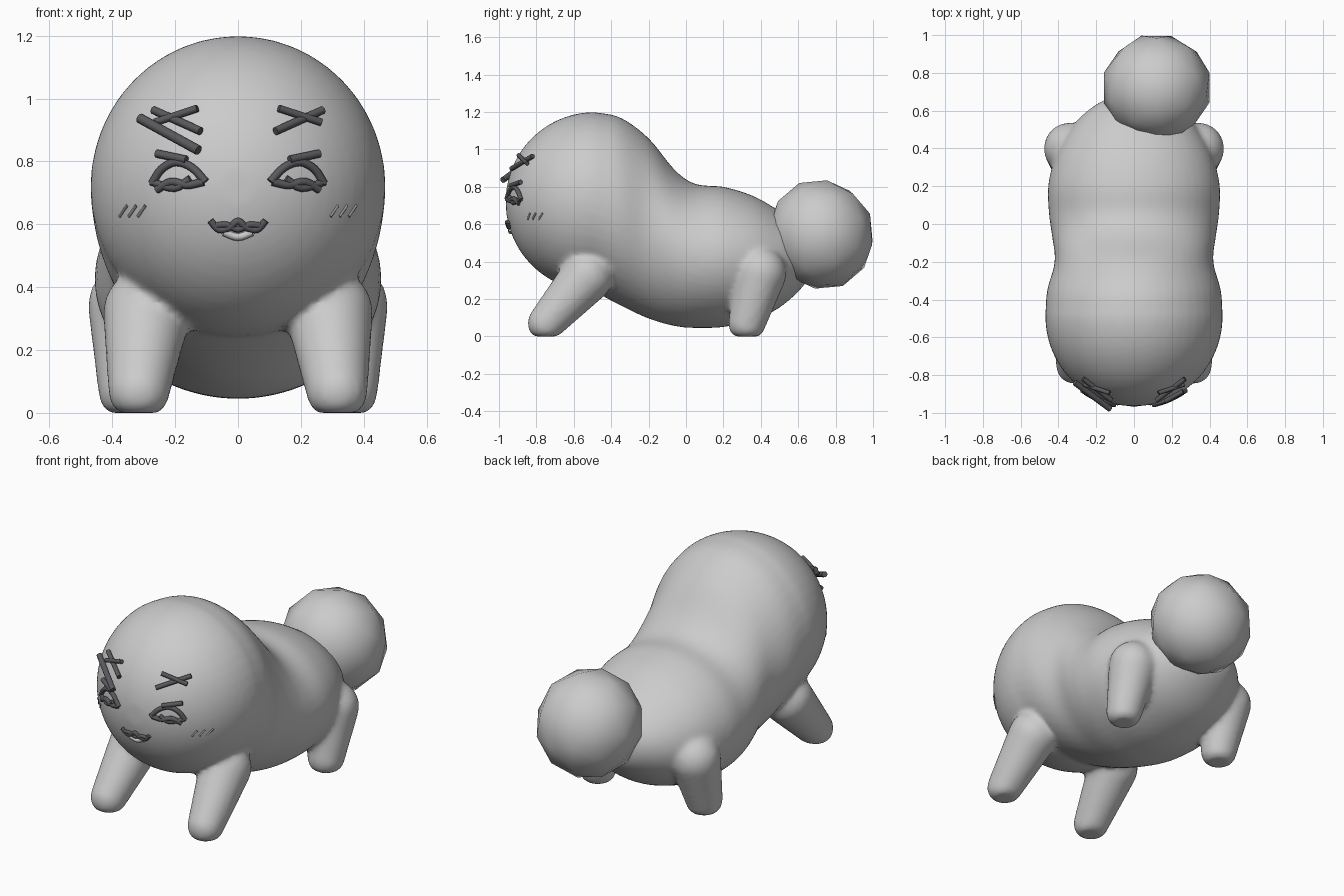
import bpy, bmesh, math
from mathutils import Vector, Matrix

cube = bpy.data.objects.get("Cube")
if cube:
    bpy.data.objects.remove(cube)


def material(name, color):
    m = bpy.data.materials.new(name)
    m.use_nodes = True
    m.diffuse_color = (*color, 1)
    m.node_tree.nodes["Principled BSDF"].inputs["Base Color"].default_value = (*color, 1)
    return m


GREY = material("light grey", (0.6, 0.6, 0.6))
DARK = material("charcoal", (0.1, 0.1, 0.11))
MID = material("mid grey", (0.3, 0.3, 0.3))


def add_object(name, bm, mat):
    bmesh.ops.recalc_face_normals(bm, faces=bm.faces)
    for f in bm.faces:
        f.smooth = True
    me = bpy.data.meshes.new(name)
    bm.to_mesh(me)
    bm.free()
    me.materials.append(mat)
    ob = bpy.data.objects.new(name, me)
    bpy.context.collection.objects.link(ob)
    return ob


def spline(p, steps):
    """Smooth curve through the points of p."""
    p = [Vector(q) for q in p]
    p = [2 * p[0] - p[1]] + p + [2 * p[-1] - p[-2]]
    out = []
    for a, b, c, d in zip(p, p[1:], p[2:], p[3:]):
        for i in range(steps):
            t = i / steps
            out.append(b + 0.5 * t * (c - a + t * (2 * a - 5 * b + 4 * c - d + t * (3 * (b - c) + d - a))))
    return out + [p[-2]]


# Body: round head blending into the trunk, rows are (y, top, bottom, half width)
bm = bmesh.new()
stations = []
for i in range(1, 14):
    t = math.radians(90 * i / 14)
    s = math.sin(t)
    stations.append((-0.49 - 0.475 * math.cos(t), 0.72 + 0.48 * s, 0.72 - 0.48 * s, 0.47 * s))
trunk = [(-0.49, 1.2, 0.24, 0.47), (-0.35, 1.17, 0.165, 0.46), (-0.2, 1.06, 0.095, 0.42),
         (-0.06, 0.89, 0.055, 0.435), (0.05, 0.815, 0.045, 0.45), (0.2, 0.8, 0.05, 0.455),
         (0.35, 0.755, 0.085, 0.42), (0.47, 0.69, 0.135, 0.36), (0.57, 0.62, 0.21, 0.28),
         (0.65, 0.54, 0.3, 0.17), (0.685, 0.45, 0.39, 0.05)]
stations += spline(trunk, 5)
N = 48
rings = []
for y, top, low, rx in stations:
    c, rz = (top + low) / 2, (top - low) / 2
    rings.append([bm.verts.new((rx * math.cos(math.tau * k / N), y, c + rz * math.sin(math.tau * k / N)))
                  for k in range(N)])
for r, q in zip(rings, rings[1:]):
    for k in range(N):
        bm.faces.new((r[k], r[(k + 1) % N], q[(k + 1) % N], q[k]))
bm.faces.new(rings[0])
bm.faces.new(rings[-1])


def leg(foot, hip, r_foot, r_hip):
    """Tapered rounded limb with a flat sole, as the hull of two balls."""
    verts = []
    for pos, r in ((foot, r_foot), (hip, r_hip)):
        verts += bmesh.ops.create_uvsphere(bm, u_segments=24, v_segments=14, radius=r,
                                           matrix=Matrix.Translation(pos))["verts"]
    for v in verts:
        v.co.z = max(v.co.z, 0)
    faces = {f for v in verts for f in v.link_faces}
    bmesh.ops.delete(bm, geom=list(faces), context="FACES_ONLY")
    edges = {e for v in verts for e in v.link_edges}
    bmesh.ops.delete(bm, geom=list(edges), context="EDGES_FACES")
    verts = [v for v in verts if v.is_valid]
    res = bmesh.ops.convex_hull(bm, input=verts)
    bmesh.ops.delete(bm, geom=[v for v in res["geom_interior"] if isinstance(v, bmesh.types.BMVert)],
                     context="VERTS")


for side in (-1, 1):
    leg((side * 0.315, -0.75, 0.07), (side * 0.29, -0.53, 0.32), 0.098, 0.14)
    leg((side * 0.345, 0.325, 0.07), (side * 0.34, 0.4, 0.34), 0.1, 0.138)
body = add_object("body_and_legs", bm, GREY)
remesh = body.modifiers.new("blend", "REMESH")
remesh.mode = "VOXEL"
remesh.voxel_size = 0.016
remesh.use_smooth_shade = True
smooth = body.modifiers.new("soften", "SMOOTH")
smooth.factor = 0.5
smooth.iterations = 8

# Tail: round puff set slightly to one side
bm = bmesh.new()
bmesh.ops.create_icosphere(bm, subdivisions=2, radius=0.293, matrix=Matrix.Translation((0.12, 0.722, 0.545))
                           @ Matrix.Rotation(0.4, 4, "X") @ Matrix.Diagonal((1, 0.97, 1.02, 1)))
add_object("tail_puff", bm, GREY)

# Face strokes are laid onto the surface of the head
bpy.context.view_layer.update()
skin = body.evaluated_get(bpy.context.evaluated_depsgraph_get())


def on_face(x, z, lift):
    hit, pos, nor, _ = skin.ray_cast(Vector((x, -2, z)), Vector((0, 1, 0)))
    return pos + nor * lift if hit else Vector((x, -0.9, z))


def stroke(name, pts, r, lift=0.006, mat=DARK):
    path = [on_face(x, z, lift) for x, z in pts]
    if len(path) > 2:
        path = spline(path, 4)
    bm = bmesh.new()
    loops = []
    for i, p in enumerate(path):
        d = (path[min(i + 1, len(path) - 1)] - path[max(i - 1, 0)]).normalized()
        u = d.cross(Vector((0, 1, 0))).normalized()
        w = d.cross(u)
        loops.append([bm.verts.new(p + r * (u * math.cos(math.tau * k / 10) + w * math.sin(math.tau * k / 10)))
                      for k in range(10)])
    for a, b in zip(loops, loops[1:]):
        for k in range(10):
            bm.faces.new((a[k], a[(k + 1) % 10], b[(k + 1) % 10], b[k]))
    for end in (loops[0], loops[-1]):
        bm.faces.new(end)
    ob = add_object(name, bm, mat)
    ob.data.set_sharp_from_angle(angle=math.radians(40))


for side, label in ((1, "left"), (-1, "right")):
    def m(*pts):
        return [(side * x, z) for x, z in pts]
    # Crossed brow
    stroke(label + "_brow_a", m((0.115, 0.89), (0.26, 0.955)), 0.013, 0.018)
    stroke(label + "_brow_b", m((0.125, 0.96), (0.255, 0.917)), 0.012, 0.018)
    # Eye outline
    stroke(label + "_eye_lash", m((0.16, 0.803), (0.253, 0.823)), 0.013, 0.012)
    stroke(label + "_upper_lid", m((0.102, 0.735), (0.145, 0.78), (0.195, 0.797), (0.24, 0.775), (0.27, 0.73)), 0.013)
    stroke(label + "_lower_lid", m((0.108, 0.735), (0.16, 0.725), (0.21, 0.735), (0.255, 0.71)), 0.013)
    stroke(label + "_lower_lash", m((0.15, 0.745), (0.2, 0.715), (0.272, 0.735)), 0.012)
    # Cheek marks
    for i in range(3):
        x = side * 0.335 + (i - 1) * 0.029
        stroke(f"{label}_cheek_mark_{i}", [(x - 0.012, 0.625), (x + 0.012, 0.66)], 0.005, 0.0, MID)

# Extra heavy brow on one side
stroke("right_heavy_brow", [(-0.285, 0.92), (-0.115, 0.825)], 0.016, 0.045)

# Mouth: wavy upper lip, crossing line and small lower lip
stroke("upper_lip", [(-0.087, 0.613), (-0.06, 0.585), (-0.025, 0.592), (0, 0.612),
                     (0.025, 0.592), (0.06, 0.585), (0.087, 0.613)], 0.011)
stroke("lip_line", [(-0.075, 0.597), (-0.035, 0.6), (0, 0.585), (0.035, 0.6), (0.075, 0.597)], 0.01)
stroke("lower_lip", [(-0.045, 0.575), (0, 0.56), (0.045, 0.575)], 0.012, 0.002, GREY)
